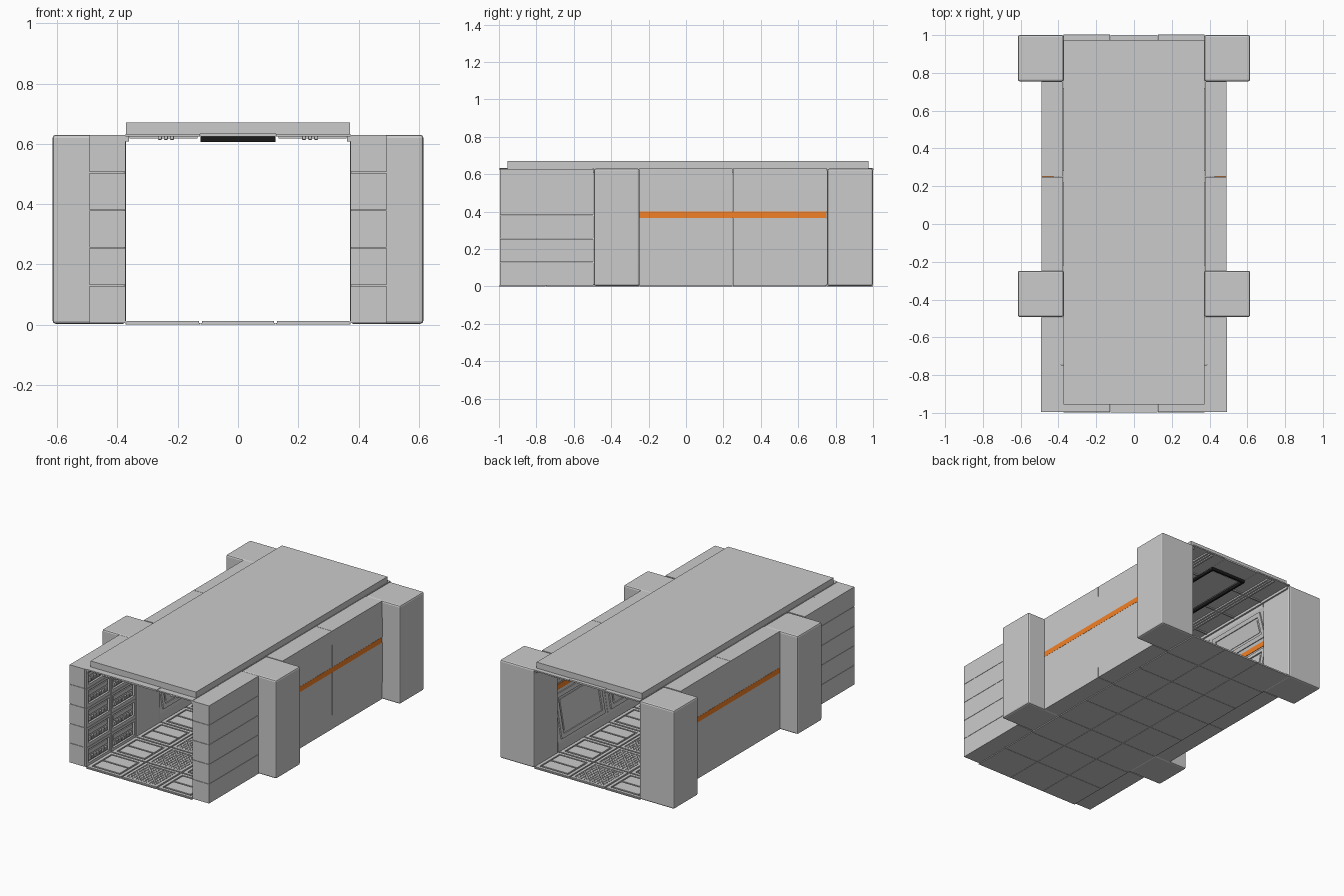
import bpy, bmesh, math
from mathutils import Matrix, Vector

if "Cube" in bpy.data.objects:
    bpy.data.objects.remove(bpy.data.objects["Cube"])


def material(name, rgb):
    m = bpy.data.materials.new(name)
    m.diffuse_color = (*rgb, 1)
    m.use_nodes = True
    m.node_tree.nodes["Principled BSDF"].inputs["Base Color"].default_value = m.diffuse_color
    return m


ORANGE = material("orange", (0.9, 0.22, 0.02))
BLACK = material("black", (0.01, 0.01, 0.01))


def finish(name, bm, mirror, bevel, mat):
    bmesh.ops.recalc_face_normals(bm, faces=bm.faces)
    me = bpy.data.meshes.new(name)
    bm.to_mesh(me)
    bm.free()
    ob = bpy.data.objects.new(name, me)
    bpy.context.collection.objects.link(ob)
    if mat:
        me.materials.append(mat)
    if bevel:
        b = ob.modifiers.new("bevel", 'BEVEL')
        b.width, b.segments = bevel, 2
    if mirror:
        ob.modifiers.new("mirror", 'MIRROR').use_axis[0] = True
    return ob


def boxes(name, items, mirror=True, bevel=0, mat=None, frame=None):
    """One object from (x0, x1, y0, y1, z0, z1) boxes; frame places them on a slope."""
    bm = bmesh.new()
    for x0, x1, y0, y1, z0, z1 in items:
        m = Matrix.Translation(((x0 + x1) / 2, (y0 + y1) / 2, (z0 + z1) / 2))
        m = m @ Matrix.Diagonal((x1 - x0, y1 - y0, z1 - z0, 1))
        bmesh.ops.create_cube(bm, size=1, matrix=(frame or Matrix()) @ m)
    return finish(name, bm, mirror, bevel, mat)


def prisms(name, profile, spans):
    """Extrude an x-z profile along each y span."""
    bm = bmesh.new()
    for y0, y1 in spans:
        f = bm.faces.new([bm.verts.new((x, y0, z)) for x, z in profile])
        r = bmesh.ops.extrude_face_region(bm, geom=[f])
        vs = [v for v in r["geom"] if isinstance(v, bmesh.types.BMVert)]
        bmesh.ops.translate(bm, verts=vs, vec=(0, y1 - y0, 0))
    return finish(name, bm, True, 0, None)


def rim(x0, x1, y0, y1, z0, z1, w):
    """Four bars around a rectangle in x-y."""
    return [(x0, x1, y0, y0 + w, z0, z1), (x0, x1, y1 - w, y1, z0, z1),
            (x0, x0 + w, y0 + w, y1 - w, z0, z1), (x1 - w, x1, y0 + w, y1 - w, z0, z1)]


G = 0.001
# corner and middle pillars
boxes("pillar", [(0.372, 0.615, y, y + 0.245, 0.003, 0.63) for y in (0.755, -0.493)], bevel=0.01)

# roof slab
boxes("roof", [(-0.372, 0.372, -0.955, 0.975, 0.632, 0.67)], mirror=False)

# storage walls at the front: five stacked blocks, two bays, racks inside
blocks, racks = [], []
for i in range(5):
    z = 0.005 + 0.125 * i
    blocks.append((0.386, 0.492, -0.995, -0.495, z + G, z + 0.125 - G))
    for y in (-0.995, -0.745):
        racks += [(0.373, 0.387, y + G, y + 0.018, z + G, z + 0.124),
                  (0.373, 0.387, y + 0.232, y + 0.249, z + G, z + 0.124),
                  (0.373, 0.387, y + 0.018, y + 0.232, z + G, z + 0.022),
                  (0.373, 0.387, y + 0.018, y + 0.232, z + 0.108, z + 0.124),
                  (0.379, 0.387, y + 0.03, y + 0.22, z + 0.07, z + 0.096)]
        racks += [(0.373, 0.387, y + 0.034 + 0.027 * k, y + 0.05 + 0.027 * k, z + 0.034, z + 0.056)
                  for k in range(7)]
boxes("storage_wall_block", blocks)
boxes("storage_rack", racks)

# long side walls: slopes inside meet at the orange stripe
spans = [(-0.25, 0.25 - G), (0.25 + G, 0.755)]
D = 0.43
prisms("side_wall_lower", [(0.375, 0.005), (0.489, 0.005), (0.49, 0.12), (0.49, 0.366),
                           (D, 0.366), (0.375, 0.06)], spans)
prisms("side_wall_upper", [(0.375, 0.63), (0.489, 0.63), (0.49, 0.515), (0.49, 0.4),
                           (D, 0.4), (0.375, 0.59)], spans)
boxes("wall_stripe", [(D - 0.003, 0.491, -0.25, 0.75, 0.366, 0.4)], mat=ORANGE)


def slope(p, q, flip):
    """Local frame: z runs from p to q, x points out of the wall."""
    d = Vector((q[0] - p[0], 0, q[1] - p[1])).normalized()
    n = Vector((-d.z, 0, d.x)) * flip
    m = Matrix((n, (0, 1, 0), d)).transposed().to_4x4()
    m.translation = (p[0], 0, p[1])
    return m


# framed panels on the inner slopes
for name, p, q, flip in (("lower_wall_frame", (0.375, 0.06), (D, 0.366), 1),
                         ("upper_wall_frame", (0.375, 0.59), (D, 0.4), -1)):
    h = math.dist(p, q)
    bars = []
    for y in (-0.25, 0.25):
        a, b = y + 0.03, y + 0.47
        bars += [(0, 0.008, a, b, 0.02, 0.045), (0, 0.008, a, b, h - 0.045, h - 0.02),
                 (0, 0.008, a, a + 0.025, 0.045, h - 0.045), (0, 0.008, b - 0.025, b, 0.045, h - 0.045),
                 (0, 0.004, a + 0.04, b - 0.04, 0.06, h - 0.06)]
    boxes(name, bars, frame=slope(p, q, flip))

# floor: three columns of tiles, grates down the middle
base, plates, grates = [], [], []
for j in range(8):
    y = -1 + 0.25 * j
    base += [(-0.125 + G, 0.125 - G, y + G, y + 0.25 - G, 0, 0.005),
             (0.125 + G, 0.374, y + G, y + 0.25 - G, 0, 0.005)]
    plates += rim(0.13, 0.37, y + 0.005, y + 0.245, 0.005, 0.012, 0.02)
    plates += [(0.16, 0.34, y + 0.035, y + 0.12, 0.005, 0.013),
               (0.16, 0.34, y + 0.13, y + 0.215, 0.005, 0.013)]
    grates += rim(-0.12, 0.12, y + 0.005, y + 0.245, 0.005, 0.013, 0.018)
    for k in range(10):
        t = -0.094 + 0.0195 * k
        grates += [(t, t + 0.01, y + 0.023, y + 0.227, 0.005, 0.011),
                   (-0.102, 0.102, y + 0.125 + t, y + 0.135 + t, 0.005, 0.0105)]
center = [b for b in base if b[0] < 0]
boxes("floor_tile_center", center, mirror=False)
boxes("floor_tile_side", [b for b in base if b[0] > 0])
boxes("floor_plate", plates)
boxes("floor_grate", grates, mirror=False)

# ceiling panels, pipes and edge rails
boxes("ceiling_center", [(-0.125, 0.125, -0.998, 0.998, 0.624, 0.634)], mirror=False)
boxes("ceiling_side", [(0.125 + G, 0.374, -0.995 + 0.25 * j, -0.747 + 0.25 * j, 0.624, 0.632)
                       for j in range(8)])
boxes("ceiling_pipe", [(x, x + 0.014, -0.99, 0.99, 0.613, 0.625) for x in (0.212, 0.232, 0.252)],
      bevel=0.004)
boxes("ceiling_rail", [(0.362, 0.373, -0.99, 0.99, 0.608, 0.625)])
boxes("ceiling_rib", [(0.135, 0.36, -0.755 + 0.25 * j, -0.745 + 0.25 * j, 0.617, 0.625)
                      for j in range(7)])

# recessed ceiling lights with dark rims
rims, panels = [], []
for y0, y1 in ((-0.62, -0.15), (0.4, 0.88)):
    rims += rim(-0.125, 0.125, y0, y1, 0.606, 0.635, 0.012)
    panels.append((-0.1, 0.1, y0 + 0.03, y1 - 0.03, 0.618, 0.625))
boxes("light_rim", rims, mirror=False, mat=BLACK)
boxes("light_panel", panels, mirror=False)
